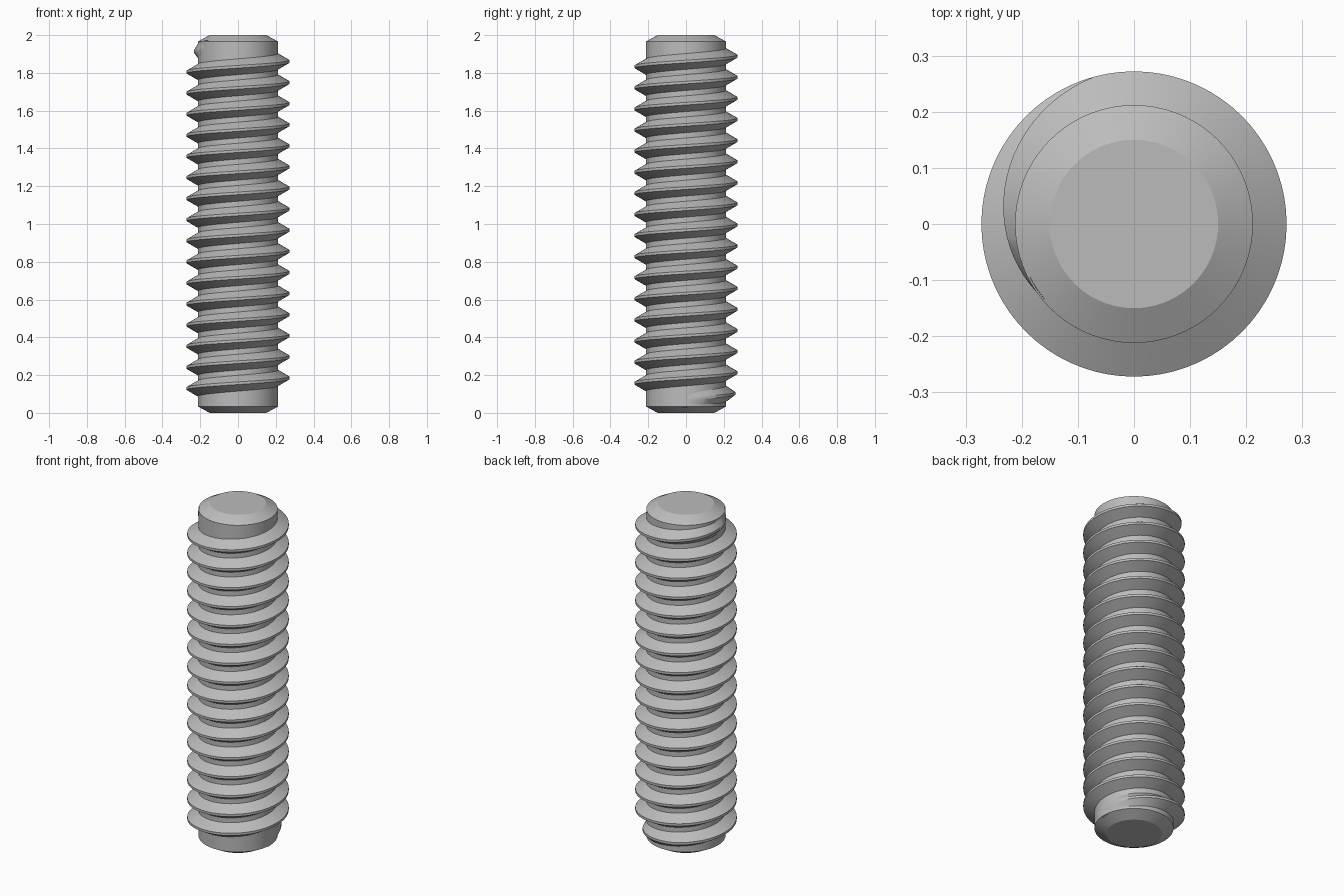
import bpy
import bmesh
import math

if "Cube" in bpy.data.objects:
    bpy.data.objects.remove(bpy.data.objects["Cube"], do_unlink=True)

SEGMENTS = 72          # steps per turn
PITCH = 0.1117
CORE, CREST = 0.212, 0.272
CHAMFER_R, CHAMFER_H = 0.15, 0.034
SINK = 0.004           # depth of the thread foot inside the core

steel = bpy.data.materials.new("grey steel")
steel.use_nodes = True
colour = (0.5, 0.5, 0.5, 1)
steel.diffuse_color = colour
steel.node_tree.nodes["Principled BSDF"].inputs["Base Color"].default_value = colour


def finish(name, bm):
    bmesh.ops.recalc_face_normals(bm, faces=bm.faces)
    mesh = bpy.data.meshes.new(name)
    bm.to_mesh(mesh)
    bm.free()
    mesh.materials.append(steel)
    obj = bpy.data.objects.new(name, mesh)
    bpy.context.collection.objects.link(obj)
    bpy.ops.object.select_all(action="DESELECT")
    obj.select_set(True)
    bpy.context.view_layer.objects.active = obj
    bpy.ops.object.shade_smooth_by_angle(angle=math.radians(25))
    return obj


def ring(bm, radius, z):
    steps = [math.tau * i / SEGMENTS for i in range(SEGMENTS)]
    return [bm.verts.new((radius * math.cos(a), radius * math.sin(a), z)) for a in steps]


# Core rod with a chamfer at both ends
bm = bmesh.new()
profile = [(CHAMFER_R, 0), (CORE, CHAMFER_H), (CORE, 2 - CHAMFER_H), (CHAMFER_R, 2)]
rings = [ring(bm, r, z) for r, z in profile]
for low, high in zip(rings, rings[1:]):
    for i in range(SEGMENTS):
        j = (i + 1) % SEGMENTS
        bm.faces.new((low[i], low[j], high[j], high[i]))
bm.faces.new(rings[0][::-1])
bm.faces.new(rings[-1])
finish("core_rod", bm)

# Right-handed helical thread that fades into the core at both ends
bm = bmesh.new()
start, end, fade = -365, 15 * 360 + 222, 117      # degrees along the helix
crest_half = PITCH / 16
foot_half = PITCH * 3 / 8 + SINK * math.tan(math.radians(30))
foot_r = CORE - SINK
rows = []
for i in range((end - start) * SEGMENTS // 360 + 1):
    deg = start + i * 360 / SEGMENTS
    rise = max(0, min(1, (deg - start) / fade, (end - deg) / fade))
    crest_r = foot_r + (CREST - foot_r) * rise
    z = 0.185 + PITCH * deg / 360
    a = math.radians(deg)
    section = [(foot_r, -foot_half), (crest_r, -crest_half),
               (crest_r, crest_half), (foot_r, foot_half)]
    rows.append([bm.verts.new((r * math.cos(a), r * math.sin(a), z + dz)) for r, dz in section])
for near, far in zip(rows, rows[1:]):
    for k in range(4):
        m = (k + 1) % 4
        bm.faces.new((near[k], far[k], far[m], near[m]))
bm.faces.new(rows[0])
bm.faces.new(rows[-1][::-1])
finish("screw_thread", bm)
